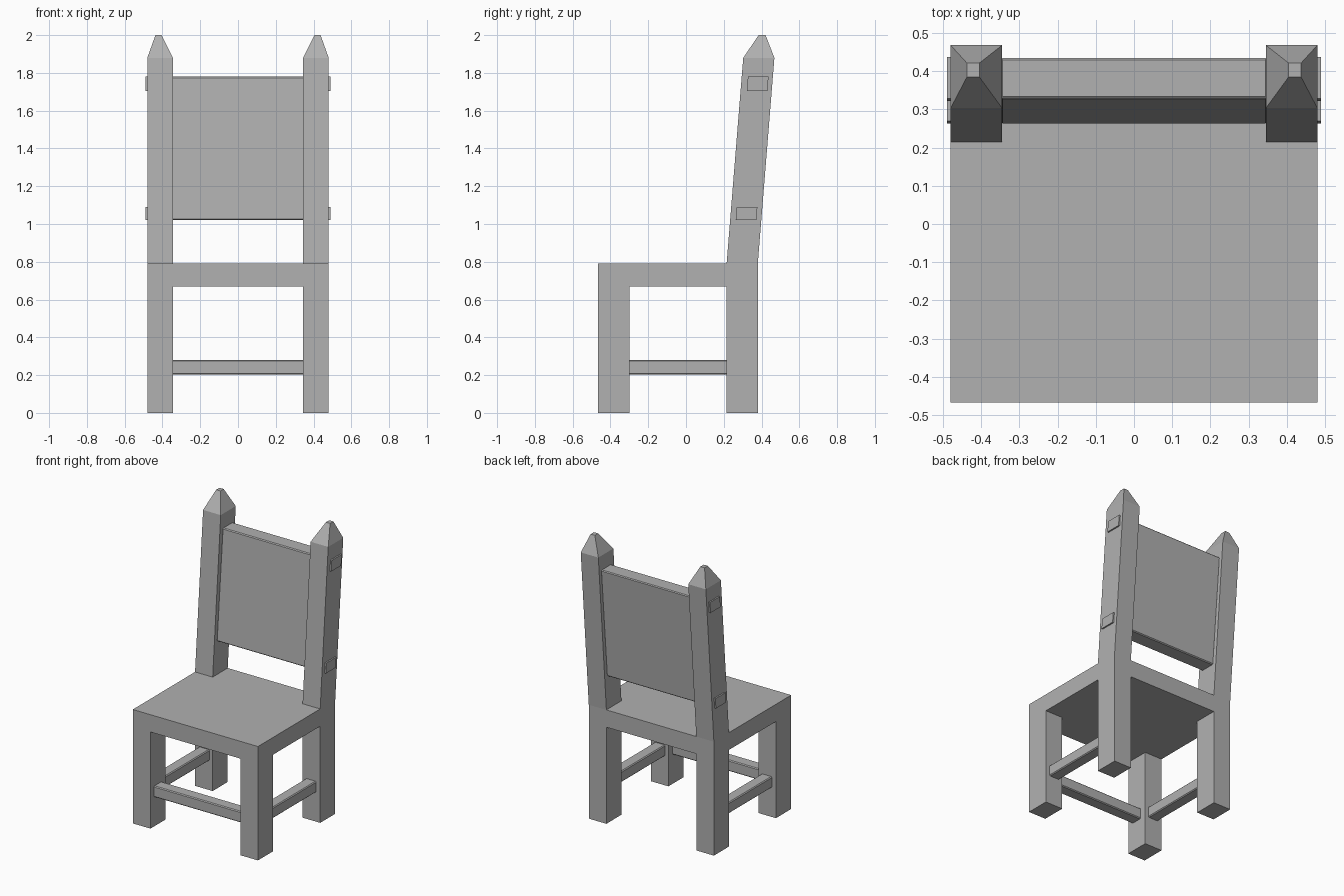
import bpy, bmesh
from mathutils import Vector

if "Cube" in bpy.data.objects:
    bpy.data.objects.remove(bpy.data.objects["Cube"])

XS = [-0.48, -0.345, 0.345, 0.48]
YS = [-0.467, -0.30, 0.215, 0.38]
LEAN = 0.0856  # backward shift per unit of height

# Dark grey wood
wood = bpy.data.materials.new("dark_grey")
wood.diffuse_color = (0.44, 0.44, 0.44, 1)
wood.use_nodes = True
wood.node_tree.nodes["Principled BSDF"].inputs["Base Color"].default_value = wood.diffuse_color


def finish(name, bm, bevel):
    bmesh.ops.recalc_face_normals(bm, faces=bm.faces[:])
    me = bpy.data.meshes.new(name)
    bm.to_mesh(me)
    bm.free()
    me.materials.append(wood)
    ob = bpy.data.objects.new(name, me)
    bpy.context.collection.objects.link(ob)
    if bevel:
        m = ob.modifiers.new("edge_softening", 'BEVEL')
        m.width = bevel
        m.segments = 1
        m.limit_method = 'ANGLE'
    return ob


def block(name, x, y, z, bevel=0.004, lean=0.0):
    """Box from ranges, optionally sheared backward with height."""
    bm = bmesh.new()
    bmesh.ops.create_cube(bm, size=1)
    for v in bm.verts:
        px, py, pz = (r[0] + (c + 0.5) * (r[1] - r[0]) for r, c in zip((x, y, z), v.co))
        v.co = (px, py + lean * (pz - 1.02), pz)
    return finish(name, bm, bevel)


def extrude_face(bm, face, offset):
    res = bmesh.ops.extrude_discrete_faces(bm, faces=[face])
    new = res["faces"][0]
    bmesh.ops.translate(bm, verts=new.verts[:], vec=offset)
    return new


# Frame: seat slab in nine cells, with legs and back posts extruded from its corners
bm = bmesh.new()
for z in (0.67, 0.79):
    grid = [[bm.verts.new((x, y, z)) for y in YS] for x in XS]
    for i in range(3):
        for j in range(3):
            bm.faces.new((grid[i][j], grid[i + 1][j], grid[i + 1][j + 1], grid[i][j + 1]))
bmesh.ops.bridge_loops(bm, edges=[e for e in bm.edges if e.is_boundary])
bmesh.ops.recalc_face_normals(bm, faces=bm.faces[:])


def corners(z):
    return [f for f in bm.faces if abs(f.normal.z) > 0.9
            and abs(f.calc_center_median().z - z) < 1e-4
            and abs(f.calc_center_median().x) > 0.35
            and abs(f.calc_center_median().y + 0.0425) > 0.26]


for f in corners(0.67):
    extrude_face(bm, f, Vector((0, 0, -0.67)))
for f in [f for f in corners(0.79) if f.calc_center_median().y > 0]:
    post = extrude_face(bm, f, Vector((0, 0.088, 1.09)))
    # Pointed finial
    tip = extrude_face(bm, post, Vector((0, 0, 0.12)))
    side = 1 if tip.calc_center_median().x > 0 else -1
    c = tip.calc_center_median()
    for v in tip.verts:
        v.co.x = side * 0.421 + (v.co.x - c.x) * 0.24
        v.co.y = 0.403 + (v.co.y - c.y) * 0.22
finish("chair_frame", bm, 0)

# Stretchers at front and sides
block("front_stretcher", (-0.35, 0.35), (-0.428, -0.345), (0.203, 0.28), 0.006)
for side, s in (("left", -1), ("right", 1)):
    xr = sorted((s * 0.37, s * 0.45))
    block(side + "_stretcher", xr, (-0.305, 0.22), (0.203, 0.28), 0.006)
    # Rail ends showing through the posts
    for level, z in (("lower", (1.02, 1.09)), ("upper", (1.705, 1.78))):
        block(f"{side}_{level}_rail_end", sorted((s * 0.46, s * 0.49)),
              (0.263, 0.372), z, 0, LEAN)

# Leaning back panel
block("back_panel", (-0.35, 0.35), (0.263, 0.37), (1.02, 1.78), 0.006, LEAN)
